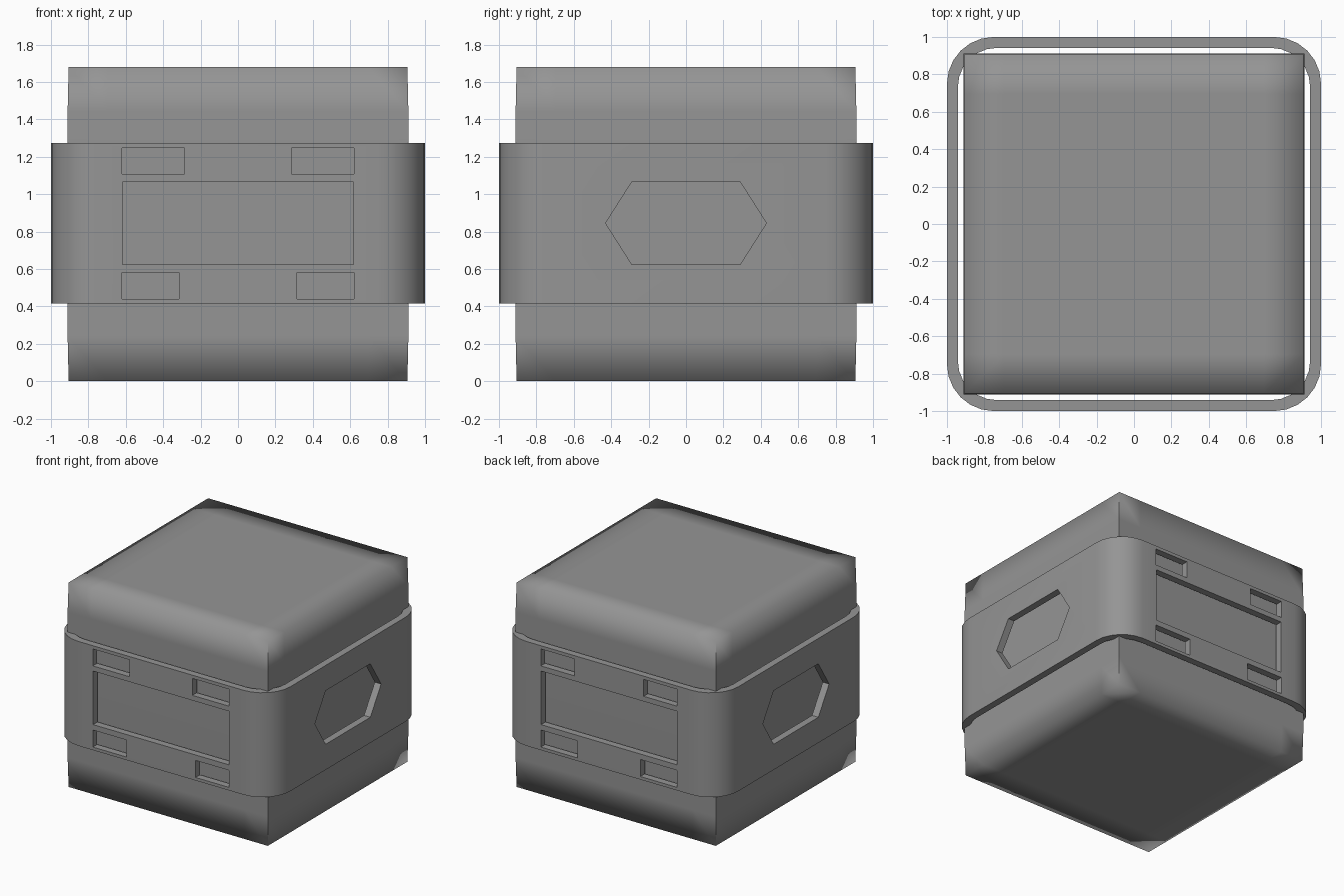
import bpy, bmesh, math
from mathutils import Vector

if "Cube" in bpy.data.objects:
    bpy.data.objects.remove(bpy.data.objects["Cube"])

MID = 0.845  # middle height of the band

grey = bpy.data.materials.new("dark_grey")
grey.diffuse_color = (0.3, 0.3, 0.3, 1)
grey.use_nodes = True
grey.node_tree.nodes["Principled BSDF"].inputs["Base Color"].default_value = grey.diffuse_color


def new_object(name, bm):
    bmesh.ops.recalc_face_normals(bm, faces=bm.faces)
    mesh = bpy.data.meshes.new(name)
    bm.to_mesh(mesh)
    bm.free()
    mesh.materials.append(grey)
    ob = bpy.data.objects.new(name, mesh)
    bpy.context.collection.objects.link(ob)
    return ob


def rounded_square(half, radius, segs=6):
    pts = []
    for k, (sx, sy) in enumerate(((1, 1), (-1, 1), (-1, -1), (1, -1))):
        for i in range(segs + 1):
            a = math.radians(90 * (k + i / segs))
            pts.append((sx * (half - radius) + radius * math.cos(a),
                        sy * (half - radius) + radius * math.sin(a)))
    return pts


def prism(bm, points, direction):
    face = bm.faces.new([bm.verts.new(p) for p in points])
    out = bmesh.ops.extrude_face_region(bm, geom=[face])
    verts = [g for g in out["geom"] if isinstance(g, bmesh.types.BMVert)]
    bmesh.ops.translate(bm, vec=direction, verts=verts)


# Core block: crisp upright corners, supporting loops, soft top and bottom rims
bm = bmesh.new()
bmesh.ops.create_cube(bm, size=2)
for v in bm.verts:
    v.co = (v.co.x * 0.911, v.co.y * 0.911, 0.84 + v.co.z * 0.84)
for axis, places in ((0, (-0.7, 0.7)), (1, (-0.7, 0.7)), (2, (0.24, 1.44))):
    for c in places:
        n = Vector((0, 0, 0))
        n[axis] = 1
        bmesh.ops.bisect_plane(bm, geom=bm.verts[:] + bm.edges[:] + bm.faces[:],
                               plane_co=n * c, plane_no=n)
for e in bm.edges:
    if all(abs(v.co.x) > 0.9 and abs(v.co.y) > 0.9 for v in e.verts):
        e.smooth = False
for v in bm.verts:
    if v.co.z < 0.01 or v.co.z > 1.67:
        v.co.x *= 0.994
        v.co.y *= 0.994
core = new_object("core_block", bm)
for p in core.data.polygons:
    p.use_smooth = True

# Band: rounded square sleeve around the core
bm = bmesh.new()
rings = []
for half, radius, z in ((1, 0.25, 0.415), (1, 0.25, 1.273),
                        (0.942, 0.21, 1.273), (0.942, 0.21, 0.415)):
    rings.append([bm.verts.new((x, y, z)) for x, y in rounded_square(half, radius)])
for r in range(4):
    a, b = rings[r], rings[(r + 1) % 4]
    for i in range(len(a)):
        j = (i + 1) % len(a)
        bm.faces.new((a[i], a[j], b[j], b[i]))
band = new_object("band", bm)

# Window cutters: five rectangles front and back, hexagons on the sides
bm = bmesh.new()
for side in (-1, 1):
    top, low = (0.285, 0.315) if side < 0 else (0.315, 0.285)
    windows = [(-0.617, 0.617, 0.625, 1.065)]
    for s in (-1, 1):
        windows.append((s * top, s * 0.62, 1.107, 1.246))
        windows.append((s * low, s * 0.62, 0.44, 0.58))
    for x0, x1, z0, z1 in windows:
        y = side * 0.925
        prism(bm, [(x0, y, z0), (x1, y, z0), (x1, y, z1), (x0, y, z1)],
              (0, side * 0.2, 0))
    hexagon = [(-0.43, 0), (-0.29, -0.22), (0.29, -0.22),
               (0.43, 0), (0.29, 0.22), (-0.29, 0.22)]
    prism(bm, [(side * 0.925, y, MID + z) for y, z in hexagon], (side * 0.2, 0, 0))
cutter = new_object("window_cutter", bm)
cutter.hide_render = True

cut = band.modifiers.new("windows", "BOOLEAN")
cut.operation = "DIFFERENCE"
cut.solver = "EXACT"
cut.object = cutter
bpy.context.view_layer.objects.active = band
band.select_set(True)
bpy.ops.object.modifier_apply(modifier=cut.name)
bpy.data.objects.remove(cutter, do_unlink=True)
bpy.ops.object.shade_smooth_by_angle(angle=math.radians(30))
